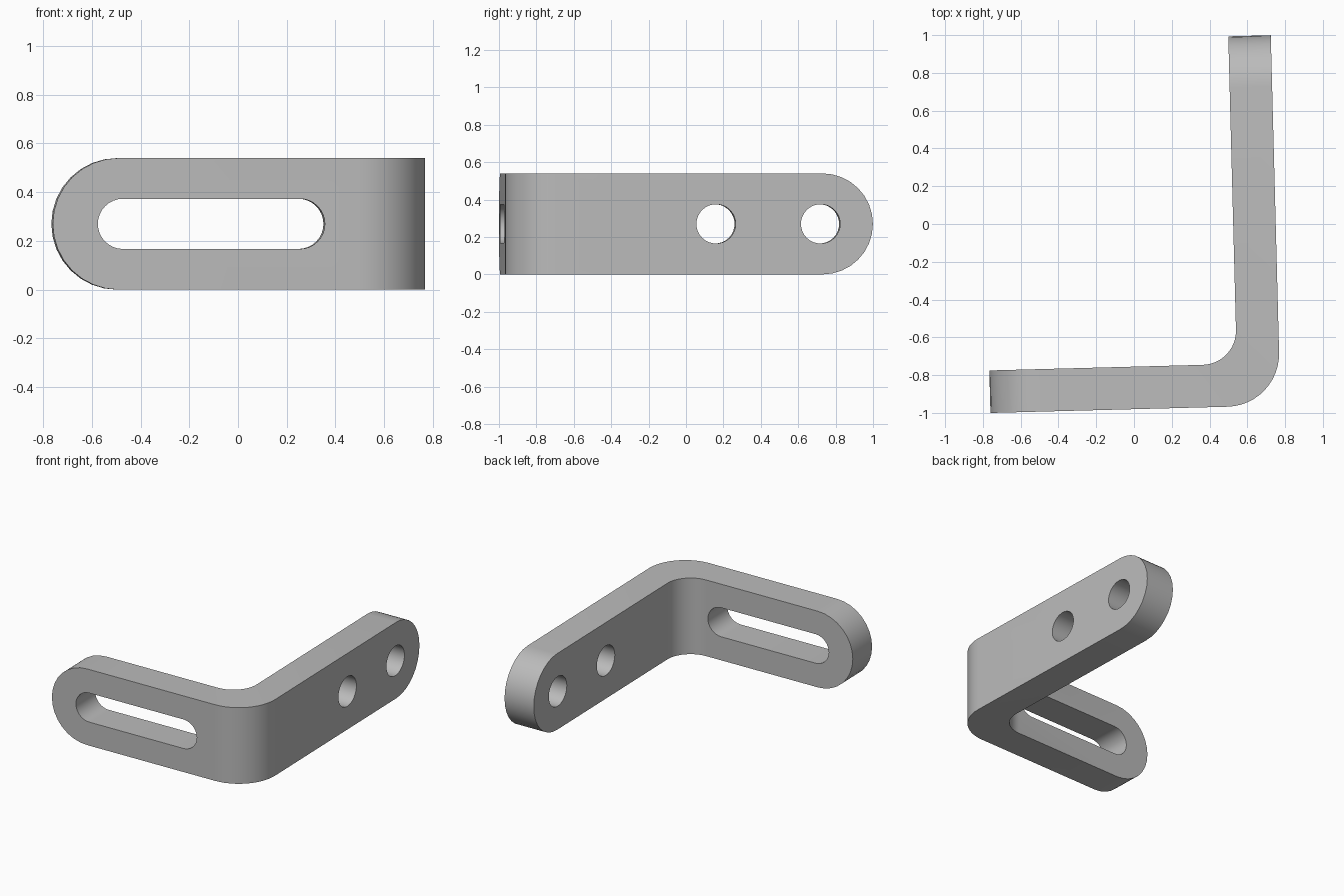
import bpy, bmesh
from math import sin, cos, pi, radians
from mathutils import Vector

if "Cube" in bpy.data.objects:
    bpy.data.objects.remove(bpy.data.objects["Cube"], do_unlink=True)

HEIGHT = 0.54
MID = HEIGHT / 2
THICK = 0.225
LEFT, RIGHT = -0.786, 0.75       # slotted arm tip, outer face of drilled arm
FRONT, BACK = -0.98, 0.98        # outer face of slotted arm, drilled arm tip
R_OUT, R_IN = 0.28, 0.18
CAP_STEPS, BEND_STEPS, HOLE_STEPS = 16, 12, 32

steel = bpy.data.materials.new("steel grey")
steel.use_nodes = True
grey = (0.5, 0.5, 0.5, 1)
steel.diffuse_color = grey
steel.node_tree.nodes["Principled BSDF"].inputs["Base Color"].default_value = grey


def make_object(name, bm):
    bmesh.ops.recalc_face_normals(bm, faces=bm.faces)
    mesh = bpy.data.meshes.new(name)
    bm.to_mesh(mesh)
    bm.free()
    mesh.materials.append(steel)
    obj = bpy.data.objects.new(name, mesh)
    bpy.context.collection.objects.link(obj)
    return obj


# Stations along the bar: outer point, inner point, half height
stations = []
cap = [pi / 2 * i / (CAP_STEPS // 2) for i in range(CAP_STEPS // 2 + 1)]
for a in cap:                                   # rounded tip of slotted arm
    x = LEFT + MID * (1 - cos(a))
    stations.append(((x, FRONT), (x, FRONT + THICK), MID * sin(a)))
for i in range(BEND_STEPS + 1):                 # elbow
    a = -pi / 2 + pi / 2 * i / BEND_STEPS
    outer = (RIGHT - R_OUT + R_OUT * cos(a), FRONT + R_OUT + R_OUT * sin(a))
    inner = (RIGHT - THICK - R_IN + R_IN * cos(a),
             FRONT + THICK + R_IN + R_IN * sin(a))
    stations.append((outer, inner, MID))
for a in reversed(cap):                         # rounded tip of drilled arm
    y = BACK - MID * (1 - cos(a))
    stations.append(((RIGHT, y), (RIGHT - THICK, y), MID * sin(a)))

# Skin the stations into a closed bar
bm = bmesh.new()
rings = []
for outer, inner, h in stations:
    rings.append([bm.verts.new((*p, MID + s * h))
                  for p, s in ((outer, -1), (outer, 1), (inner, 1), (inner, -1))])
for a, b in zip(rings, rings[1:]):
    for k in range(4):
        n = (k + 1) % 4
        bm.faces.new((a[k], a[n], b[n], b[k]))
bmesh.ops.remove_doubles(bm, verts=bm.verts, dist=1e-5)
bmesh.ops.dissolve_limit(bm, angle_limit=radians(0.5), verts=bm.verts, edges=bm.edges)
bracket = make_object("bent_bracket", bm)


def cut_hole(name, start, end, radius, axis):
    """Cut a round-ended opening through one arm, between two centres."""
    bm = bmesh.new()
    half = HOLE_STEPS // 2
    outline = []
    for centre, turn in ((end, -pi / 2), (start, pi / 2)):
        for i in range(half + 1):
            a = turn + pi * i / half
            along, z = centre + radius * cos(a), MID + radius * sin(a)
            outline.append((along, FRONT - 0.1, z) if axis == "x"
                           else (RIGHT - THICK - 0.1, along, z))
    verts = [bm.verts.new(p) for p in outline]
    bmesh.ops.remove_doubles(bm, verts=verts, dist=1e-5)
    face = bm.faces.new(list(bm.verts))
    depth = THICK + 0.2
    push = Vector((0, depth, 0)) if axis == "x" else Vector((depth, 0, 0))
    result = bmesh.ops.extrude_face_region(bm, geom=[face], use_keep_orig=True)
    moved = [v for v in result["geom"] if isinstance(v, bmesh.types.BMVert)]
    bmesh.ops.translate(bm, verts=moved, vec=push)
    cutter = make_object(name, bm)
    cutter.hide_render = True
    mod = bracket.modifiers.new(name, "BOOLEAN")
    mod.operation = "DIFFERENCE"
    mod.solver = "EXACT"
    mod.object = cutter
    bpy.ops.object.modifier_apply(modifier=mod.name)
    bpy.data.objects.remove(cutter, do_unlink=True)


bpy.ops.object.select_all(action="DESELECT")
bpy.context.view_layer.objects.active = bracket
bracket.select_set(True)

# Long slot in one arm, two round holes in the other
cut_hole("slot_cutter", -0.498, 0.228, 0.103, "x")
cut_hole("near_hole_cutter", 0.141, 0.141, 0.105, "y")
cut_hole("far_hole_cutter", 0.70, 0.70, 0.105, "y")

# Slight turn of the whole bracket, smooth bends with crisp rims
bracket.rotation_euler.z = radians(1.5)
bpy.ops.object.shade_smooth_by_angle(angle=radians(30))
